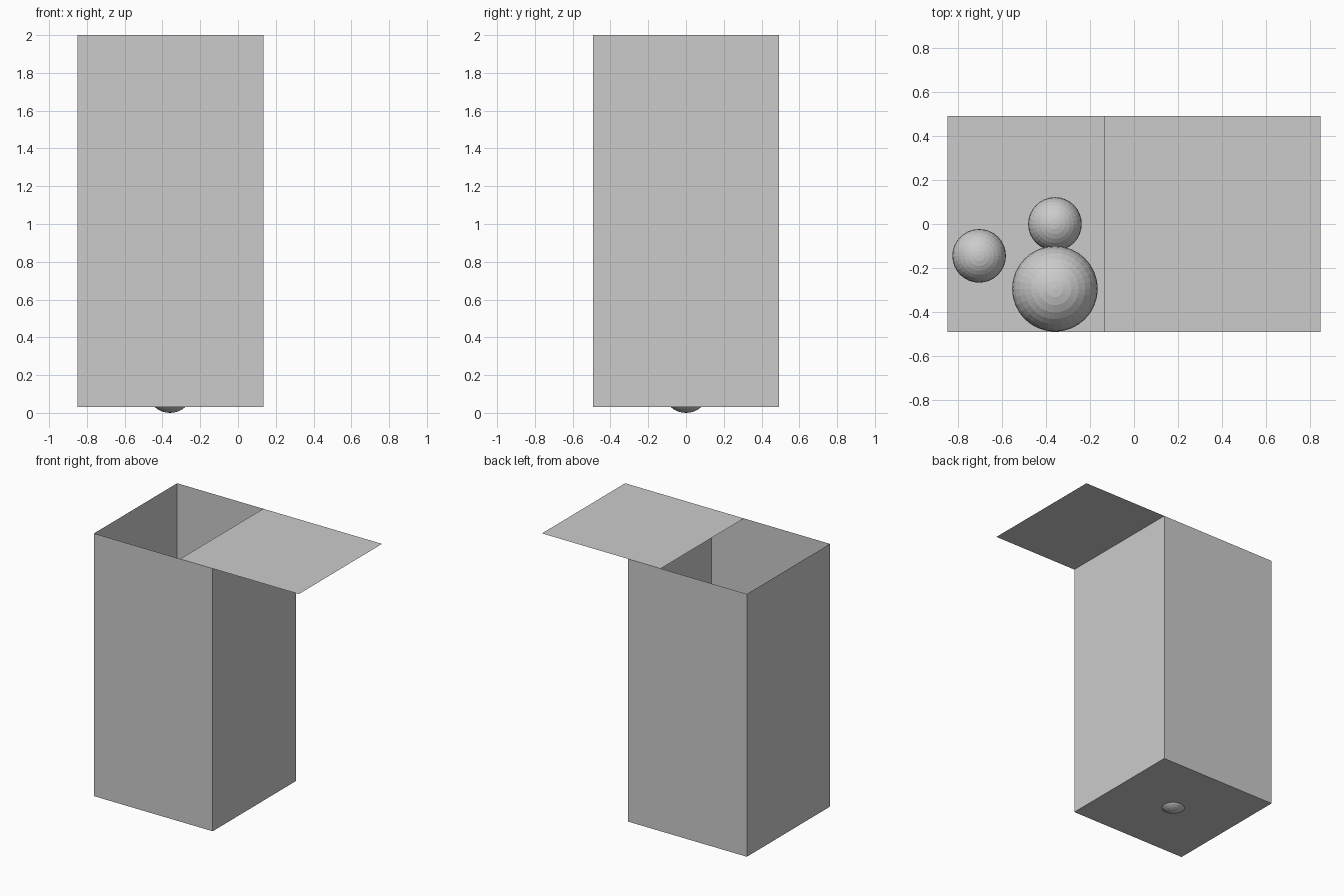
import bpy, bmesh

if "Cube" in bpy.data.objects:
    bpy.data.objects.remove(bpy.data.objects["Cube"])

grey = bpy.data.materials.new("light_grey")
grey.diffuse_color = (0.6, 0.6, 0.6, 1)
grey.use_nodes = True
grey.node_tree.nodes["Principled BSDF"].inputs["Base Color"].default_value = grey.diffuse_color


def make_object(name, bm):
    mesh = bpy.data.meshes.new(name)
    bm.to_mesh(mesh)
    bm.free()
    mesh.materials.append(grey)
    obj = bpy.data.objects.new(name, mesh)
    bpy.context.collection.objects.link(obj)
    return obj


SIDE = 0.985            # width of the square box
HALF = SIDE / 2
LEFT = -0.85            # left wall of the box
BOTTOM, TOP = 0.03, 2.0

# Thin-walled box, open at the top
bm = bmesh.new()
bmesh.ops.create_cube(bm, size=1)
for v in bm.verts:
    v.co.x = LEFT + (v.co.x + 0.5) * SIDE
    v.co.y *= SIDE
    v.co.z = BOTTOM + (v.co.z + 0.5) * (TOP - BOTTOM)
bm.normal_update()
bmesh.ops.delete(bm, geom=[f for f in bm.faces if f.normal.z > 0.9], context='FACES')
make_object("open_box", bm)

# Flat lid slid partly off to the right
bm = bmesh.new()
bmesh.ops.create_grid(bm, x_segments=1, y_segments=1, size=HALF)
lid = make_object("sliding_lid", bm)
lid.location = (-LEFT - HALF, 0, TOP)

# Faceted balls lying inside the box
balls = [
    ("centre_ball", 0.122, (-0.36, 0.0, 0.122)),
    ("side_ball", 0.122, (-0.705, -0.145, 0.152)),
    ("large_ball", 0.195, (-0.36, -0.295, 0.225)),
]
for name, radius, location in balls:
    bm = bmesh.new()
    bmesh.ops.create_uvsphere(bm, u_segments=32, v_segments=16, radius=radius)
    make_object(name, bm).location = location
